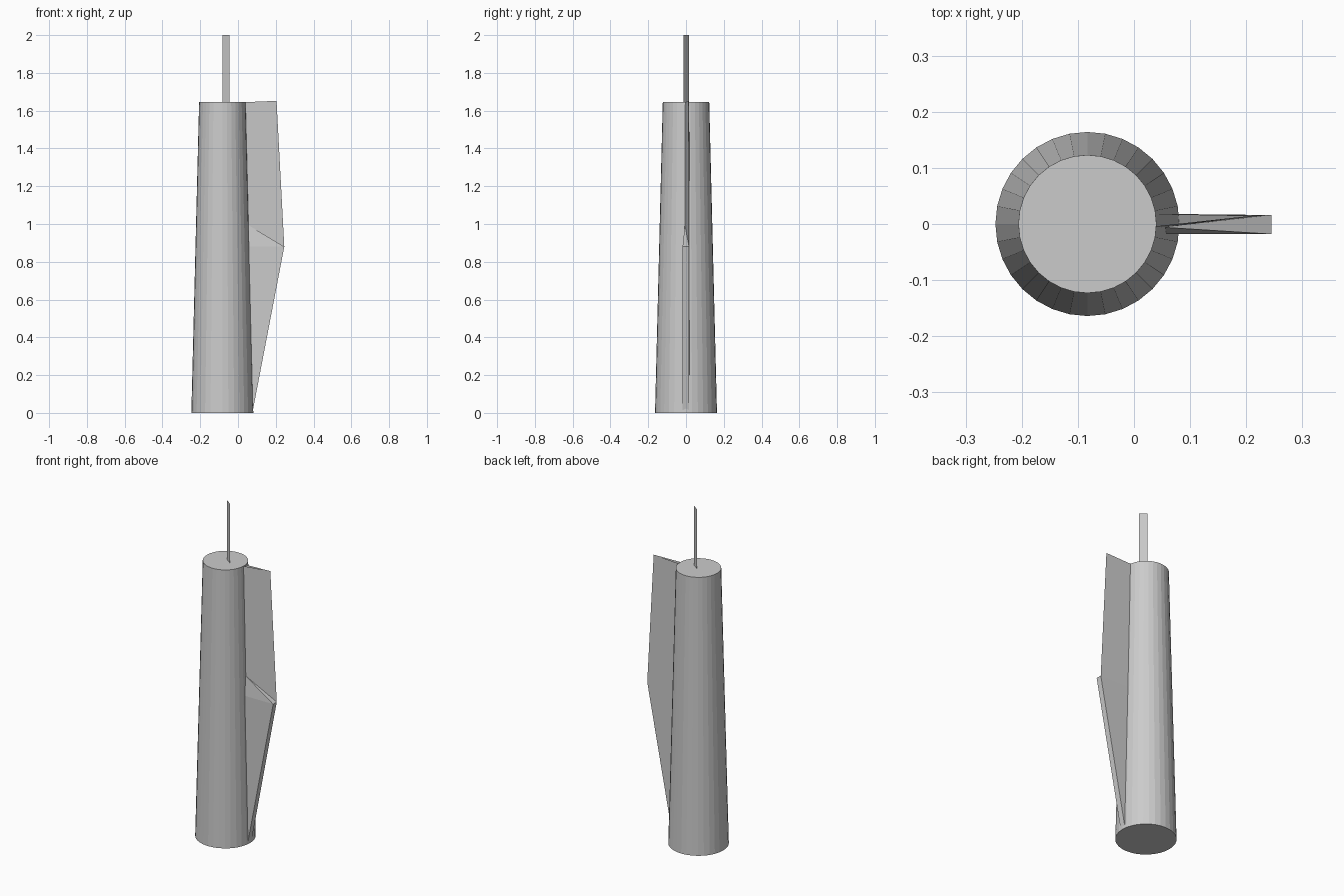
import bpy
import bmesh

if "Cube" in bpy.data.objects:
    bpy.data.objects.remove(bpy.data.objects["Cube"])

CX = -0.083      # candle axis
TOP = 1.645      # height of the body


def sheet_object(name, points, faces):
    """Build a flat-faced object from named corner points."""
    bm = bmesh.new()
    verts = {k: bm.verts.new(p) for k, p in points.items()}
    for f in faces:
        bm.faces.new([verts[k] for k in f])
    mesh = bpy.data.meshes.new(name)
    bm.to_mesh(mesh)
    bm.free()
    obj = bpy.data.objects.new(name, mesh)
    bpy.context.collection.objects.link(obj)
    return obj


# Tapered body
bpy.ops.mesh.primitive_cone_add(vertices=32, radius1=0.164, radius2=0.123,
                                depth=TOP, location=(CX, 0, TOP / 2))
bpy.context.object.name = "candle_body"

# Wick: a single thin strip
sheet_object("wick", {
    "a": (CX, 0.015, TOP), "b": (-0.045, -0.013, TOP),
    "c": (-0.045, -0.013, 2.0), "d": (CX, 0.015, 2.0),
}, ["abcd"])

# Side drip: thick lower wedge, sloped ledge, thin open-topped upper sheet
sheet_object("wax_drip", {
    "a": (0.078, -0.018, 0.01), "b": (0.078, 0.017, 0.01),   # lower tip
    "c": (0.245, -0.018, 0.88), "d": (0.245, 0.016, 0.88),   # outer bulge
    "e": (0.056, -0.018, 0.88), "f": (0.056, 0.018, 0.88),   # body side
    "g": (0.053, -0.006, 0.995),                             # ledge root
    "h": (0.039, -0.004, TOP), "i": (0.039, 0.017, TOP),     # upper root
    "j": (0.204, 0.014, 1.652),                              # upper corner
}, [
    "ace",    # lower front
    "abdc",   # lower outer edge
    "bfd",    # lower back
    "ecg",    # ledge
    "cdg",
    "gdjh",   # upper front
    "dfij",   # upper back
])
